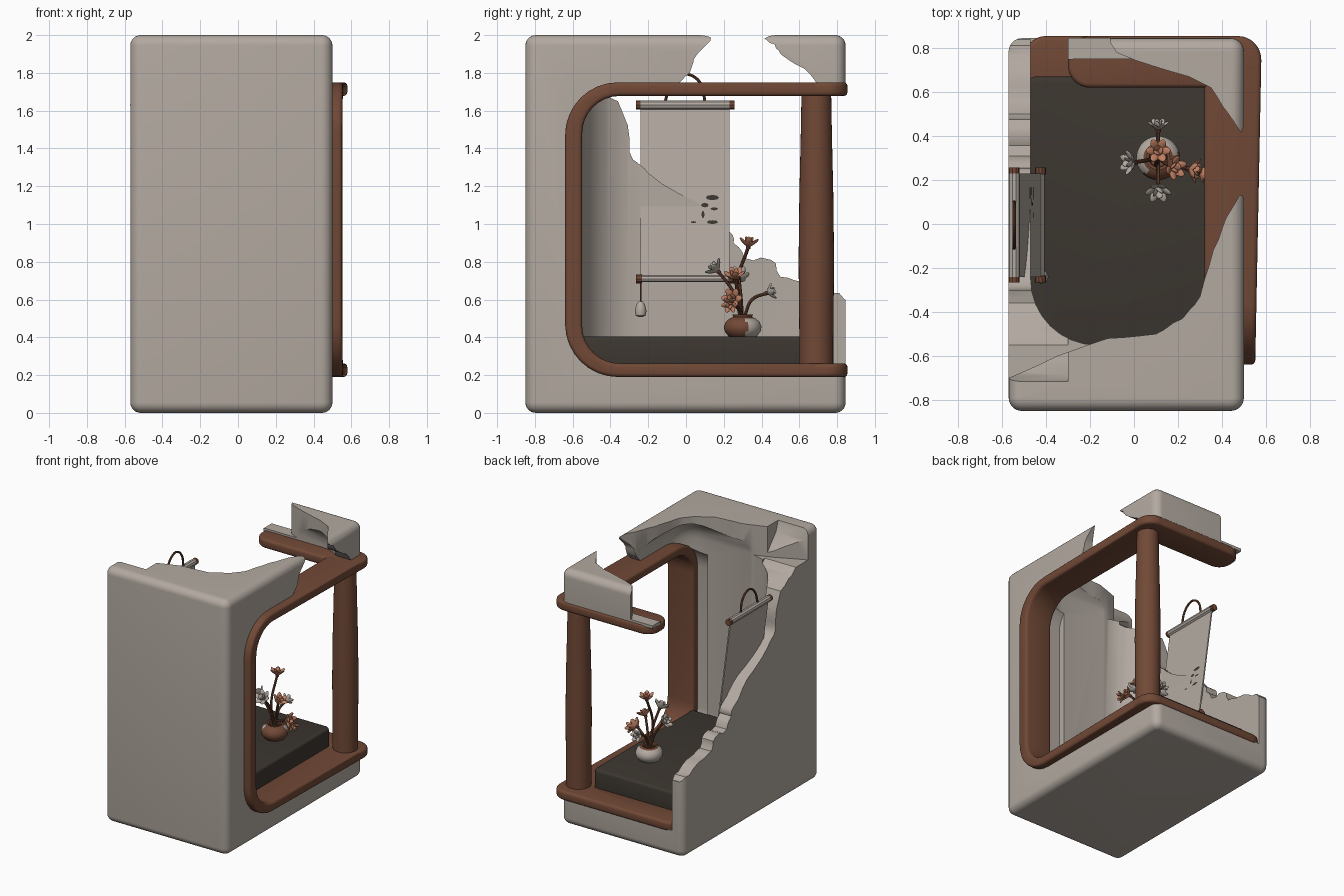
import bpy, bmesh, math, random
from mathutils import Vector, Matrix

if "Cube" in bpy.data.objects:
    bpy.data.objects.remove(bpy.data.objects["Cube"])

random.seed(4)

def material(name, rgb):
    m = bpy.data.materials.new(name)
    m.diffuse_color = (*rgb, 1)
    m.use_nodes = True
    m.node_tree.nodes["Principled BSDF"].inputs["Base Color"].default_value = m.diffuse_color
    return m

PLASTER = material("warm_plaster", (0.45, 0.40, 0.355))
WOOD = material("brown_wood", (0.165, 0.066, 0.037))
DARK = material("dark_floor", (0.045, 0.037, 0.029))
PEACH = material("peach_petal", (0.52, 0.21, 0.12))

def finish(name, bm, *mats, angle=35):
    bmesh.ops.recalc_face_normals(bm, faces=bm.faces)
    me = bpy.data.meshes.new(name)
    bm.to_mesh(me)
    bm.free()
    ob = bpy.data.objects.new(name, me)
    bpy.context.collection.objects.link(ob)
    for m in mats:
        me.materials.append(m)
    for p in me.polygons:
        p.use_smooth = True
    me.set_sharp_from_angle(angle=math.radians(angle))
    return ob

def round_rect(x0, x1, y0, y1, r, n=8):
    """Counter-clockwise rounded rectangle; r = radii at (x1,y1) (x0,y1) (x0,y0) (x1,y0)."""
    pts = []
    for k, (x, y, sx, sy) in enumerate([(x1, y1, -1, -1), (x0, y1, 1, -1), (x0, y0, 1, 1), (x1, y0, -1, 1)]):
        for i in range(n + 1 if r[k] else 1):
            a = math.pi / 2 * (k + i / n)
            pts.append((x + r[k] * (sx + math.cos(a)), y + r[k] * (sy + math.sin(a))) if r[k] else (x, y))
    return pts

def prism(name, pts, axis, lo, hi, mats=(), bevel=0, seg=3, which=None):
    bm = bmesh.new()
    k = 0 if axis == 'x' else 2
    at = lambda p, d: (d, p[0], p[1]) if k == 0 else (p[0], p[1], d)
    a = [bm.verts.new(at(p, lo)) for p in pts]
    b = [bm.verts.new(at(p, hi)) for p in pts]
    bm.faces.new(a)
    bm.faces.new(b)
    for i in range(len(pts)):
        j = (i + 1) % len(pts)
        bm.faces.new((a[i], a[j], b[j], b[i]))
    bmesh.ops.recalc_face_normals(bm, faces=bm.faces)
    if bevel:
        cap = which or (lambda e: abs(e.verts[0].co[k] - e.verts[1].co[k]) < 1e-6)
        bmesh.ops.bevel(bm, geom=[e for e in bm.edges if cap(e)], offset=bevel, segments=seg,
                        profile=0.5, affect='EDGES', clamp_overlap=False)
    return finish(name, bm, *mats)

def jag(pts, amp=0.012, n=3):
    """Break each edge of an open line into small uneven steps."""
    out = []
    for p, q in zip(pts, pts[1:]):
        out.append(p)
        for i in range(1, n):
            t = i / n
            out.append((p[0] + (q[0] - p[0]) * t + random.uniform(-amp, amp),
                        p[1] + (q[1] - p[1]) * t + random.uniform(-amp, amp)))
    return out + [pts[-1]]

def lathe(name, profile, centre, mats, n=32):
    bm = bmesh.new()
    rings = [[bm.verts.new((centre[0] + r * math.cos(2 * math.pi * i / n),
                            centre[1] + r * math.sin(2 * math.pi * i / n), z)) for i in range(n)]
             for r, z in profile]
    for a, b in zip(rings, rings[1:]):
        for i in range(n):
            bm.faces.new((a[i], a[(i + 1) % n], b[(i + 1) % n], b[i]))
    bm.faces.new(rings[0])
    bm.faces.new(rings[-1])
    return finish(name, bm, *mats)

def tube(name, pts, r, mat, smooth=True):
    cu = bpy.data.curves.new(name, 'CURVE')
    cu.dimensions = '3D'
    cu.bevel_depth, cu.bevel_resolution, cu.use_fill_caps = r, 3, True
    sp = cu.splines.new('BEZIER' if smooth else 'POLY')
    ps = sp.bezier_points if smooth else sp.points
    ps.add(len(pts) - 1)
    for p, c in zip(ps, pts):
        if smooth:
            p.co, p.handle_left_type, p.handle_right_type = c, 'AUTO', 'AUTO'
        else:
            p.co = (*c, 1)
    tmp = bpy.data.objects.new(name + "_path", cu)
    me = bpy.data.meshes.new_from_object(tmp)
    bpy.data.objects.remove(tmp)
    bm = bmesh.new()
    bm.from_mesh(me)
    return finish(name, bm, mat)

# Plaster shell: rounded block, hollowed and broken open
shell = prism("plaster_shell", round_rect(-0.57, 0.5, -0.85, 0.845, [0.06] * 4, 6), 'z', 0, 2, (PLASTER,), 0.055, 6)
cutters = [
    prism("cavity", round_rect(-0.47, 0.42, -0.55, 0.75, [0.2, 0.2, 0.3, 0.2]), 'z', 0.2, 1.95, (), 0.18, 6,
          lambda e: all(v.co.z > 1.9 for v in e.verts)),
    prism("side_opening", round_rect(-0.6, 1.2, 0.2, 1.74, [0, 0.22, 0.22, 0]), 'x', 0.2, 1),
    prism("back_opening", [(-0.47, 0.3), (1.1, 0.3), (1.1, 1.1), (-0.47, 1.1)], 'z', 0.202, 1.742),
    # roof break
    prism("roof_break", [(-1, -0.72)] + jag([(-0.57, -0.7), (-0.35, -0.6), (-0.12, -0.52), (0.1, -0.5), (0.22, -0.43),
          (0.3, -0.33), (0.36, -0.12), (0.42, 0.03), (0.49, 0.15), (0.7, 0.2)], 0.004) +
          jag([(0.7, 0.42), (0.49, 0.41), (0.43, 0.5), (0.35, 0.62), (0.25, 0.67), (0.05, 0.73), (-0.08, 0.78),
               (-0.11, 0.83), (-0.12, 1.2)], 0.004) + [(-1, 1.2)], 'z', 1.765, 3),
    # gap in the plaster over the side frame
    prism("side_break", jag([(0.15, 2.1), (0.13, 1.97), (0.04, 1.87), (0.02, 1.8), (-0.05, 1.735)], 0.006) +
          jag([(0.7, 1.735), (0.63, 1.82), (0.5, 1.9), (0.47, 1.95), (0.4, 1.99), (0.4, 2.1)], 0.006), 'x', 0.15, 1.2),
    # stepped break in the far wall
    prism("wall_break", jag([(-0.74, 2.2), (-0.69, 1.92), (-0.5, 1.72), (-0.36, 1.65), (-0.3, 1.46), (-0.28, 1.34),
          (-0.2, 1.27), (0.05, 1.12), (0.23, 0.96), (0.25, 0.9), (0.31, 0.82), (0.45, 0.81), (0.5, 0.72), (0.58, 0.7),
          (0.72, 0.67), (0.84, 0.6), (1.2, 0.58)]) + [(1.2, 2.2)], 'x', -1, -0.3),
]
for c in cutters:
    c.hide_render = True
    mod = shell.modifiers.new(c.name, 'BOOLEAN')
    mod.operation, mod.solver, mod.object = 'DIFFERENCE', 'EXACT', c
bpy.context.view_layer.update()
mesh = bpy.data.meshes.new_from_object(shell.evaluated_get(bpy.context.evaluated_depsgraph_get()))
shell.modifiers.clear()
shell.data = mesh
mesh.materials.clear()
mesh.materials.append(PLASTER)
for p in mesh.polygons:
    p.material_index, p.use_smooth = 0, True
mesh.set_sharp_from_angle(angle=math.radians(35))
for c in cutters:
    bpy.data.objects.remove(c)

# Dark raised platform
prism("platform", round_rect(-0.48, 0.34, -0.56, 0.67, [0.04, 0.03, 0.28, 0.03]), 'z', 0.19, 0.405, (DARK,), 0.02)

# Wooden C-shaped side frame, with arms turning along the back
outer = round_rect(-0.64, 0.7, 0.19, 1.75, [0, 0.28, 0.28, 0])
inner = round_rect(-0.55, 0.7, 0.262, 1.678, [0, 0.2, 0.2, 0])
frame = prism("side_frame", outer + inner[::-1], 'x', 0.32, 0.56, (WOOD,), 0.02)
bars = [prism(n, round_rect(x, 0.56, 0.62, 0.855, [0.11, 0.1, 0.1, 0.02]), 'z', z, z + 0.072, (WOOD,), 0.02)
        for n, x, z in (("back_top_bar", -0.3, 1.678), ("back_bottom_bar", -0.5, 0.19))]
for ob in [frame] + bars:
    for v in ob.data.vertices:
        if v.co.x > 0.4:
            v.co.x += 0.02 * (v.co.y + 0.2)

# Corner pillar
lathe("corner_pillar", [(0.09, 0.22), (0.09, 0.4), (0.094, 0.8), (0.09, 1.15), (0.083, 1.45), (0.078, 1.72)],
      (0.45, 0.69), (WOOD,))

# Hanging scroll, leaning in at the bottom
TOP, BOT = Vector((-0.545, 0, 1.63)), Vector((-0.425, 0, 0.71))
def on_scroll(y, z, off=0.0):
    t = (TOP.z - z) / (TOP.z - BOT.z)
    return Vector((TOP.x + (BOT.x - TOP.x) * t + off, y, z))

bm = bmesh.new()
quads = [[bm.verts.new(on_scroll(y, z, o)) for y, z in ((-0.24, 1.64), (0.23, 1.64), (0.23, 0.71), (-0.24, 0.71))]
         for o in (-0.005, 0.005)]
for q in quads:
    bm.faces.new(q)
for i in range(4):
    j = (i + 1) % 4
    bm.faces.new((quads[0][i], quads[0][j], quads[1][j], quads[1][i]))
finish("scroll_paper", bm, PLASTER)
for label, p in (("top", TOP), ("bottom", BOT)):
    rad = 0.026 if label == "top" else 0.019
    tube(f"scroll_{label}_roller", [(p.x, -0.24, p.z), (p.x, 0.23, p.z)], rad, PLASTER, False)
    for side, y in (("front", -0.25), ("back", 0.24)):
        tube(f"scroll_{label}_cap_{side}", [(p.x, y - 0.016, p.z), (p.x, y + 0.016, p.z)], 0.025, WOOD, False)
tube("scroll_cord", [(-0.545, -0.11, 1.65), (-0.545, -0.08, 1.74), (-0.545, -0.02, 1.79), (-0.545, 0.02, 1.79),
                     (-0.545, 0.08, 1.74), (-0.545, 0.1, 1.65)], 0.008, WOOD)
tube("tassel_string", [(-0.42, -0.24, 0.7), (-0.42, -0.24, 0.57)], 0.004, WOOD, False)
lathe("tassel", [(0.01, 0.59), (0.022, 0.575), (0.031, 0.54), (0.026, 0.515), (0.008, 0.507)], (-0.42, -0.24), (PLASTER,), 16)

# Ink blossoms painted on the scroll
for i, (y, z, w, h) in enumerate([(0.14, 1.14, 0.035, 0.014), (0.1, 1.1, 0.02, 0.012), (0.15, 1.08, 0.02, 0.008),
                                  (0.14, 1.01, 0.03, 0.01), (0.04, 1.01, 0.015, 0.005), (0.09, 1.05, 0.008, 0.02)]):
    bm = bmesh.new()
    bm.faces.new([bm.verts.new(on_scroll(y + w * math.cos(a * math.pi / 4), z + h * math.sin(a * math.pi / 4), 0.008))
                  for a in range(8)])
    finish(f"ink_mark_{i}", bm, DARK)

# Vase with a pale glazed patch
vase = lathe("vase", [(0.05, 0.395), (0.075, 0.405), (0.094, 0.43), (0.1, 0.455), (0.09, 0.482), (0.068, 0.5),
                      (0.05, 0.507), (0.055, 0.522), (0.042, 0.522), (0.038, 0.5)], (0.11, 0.3), (WOOD, PLASTER), 40)
for p in vase.data.polygons:
    x, y, z = p.center
    if (y - 0.3) - 0.6 * (x - 0.11) > -0.03 and z < 0.495:
        p.material_index = 1

# Blossoms on curved branches
def blossom(name, centre, aim, size, mat, n=6, spread=0.9):
    bm = bmesh.new()
    base = Vector(aim).to_track_quat('Z', 'Y').to_matrix().to_4x4()
    for ring, (count, tilt, s) in enumerate(((n, spread, 1.0), (3, spread * 0.4, 0.8))):
        for i in range(count):
            m = (Matrix.Translation(centre) @ base @ Matrix.Rotation(2 * math.pi * i / count + ring, 4, 'Z')
                 @ Matrix.Rotation(tilt, 4, 'Y') @ Matrix.Translation((0, 0, size * s * 0.5))
                 @ Matrix.Diagonal((size * 0.1, size * 0.27, size * s * 0.52, 1)))
            bmesh.ops.create_uvsphere(bm, u_segments=10, v_segments=7, radius=1, matrix=m)
    finish(name, bm, mat)
    tube(name + "_cup", [Vector(centre) - Vector(aim).normalized() * 0.012, Vector(centre) + Vector(aim).normalized() * 0.01],
         0.012, WOOD, False)

for i, (tip, mid, aim, size, mat) in enumerate([
        ((0.11, 0.33, 0.88), (0.1, 0.27, 0.68), (0, 0.1, 1), 0.07, PEACH),
        ((0.11, 0.43, 0.635), (0.11, 0.35, 0.6), (0, 1, 0.35), 0.06, PLASTER),
        ((0.11, 0.17, 0.75), (0.11, 0.25, 0.64), (0, -0.7, 0.7), 0.075, PLASTER),
        ((0.25, 0.25, 0.6), (0.18, 0.27, 0.56), (0.9, -0.2, 0.2), 0.07, PEACH),
        ((0.17, 0.26, 0.71), (0.14, 0.28, 0.62), (0.5, -0.1, 0.8), 0.07, PEACH),
        ((0.0, 0.28, 0.71), (0.06, 0.29, 0.62), (-0.8, 0, 0.6), 0.07, PLASTER)]):
    tube(f"branch_{i}", [(0.11, 0.3, 0.46), (0.11 + (mid[0] - 0.11) * 0.4, 0.3 + (mid[1] - 0.3) * 0.4, 0.54), mid, tip],
         0.009, WOOD)
    blossom(f"blossom_{i}", tip, aim, size, mat)
blossom("blossom_low", (0.3, 0.24, 0.58), (0.7, -0.3, -0.3), 0.055, PEACH)
